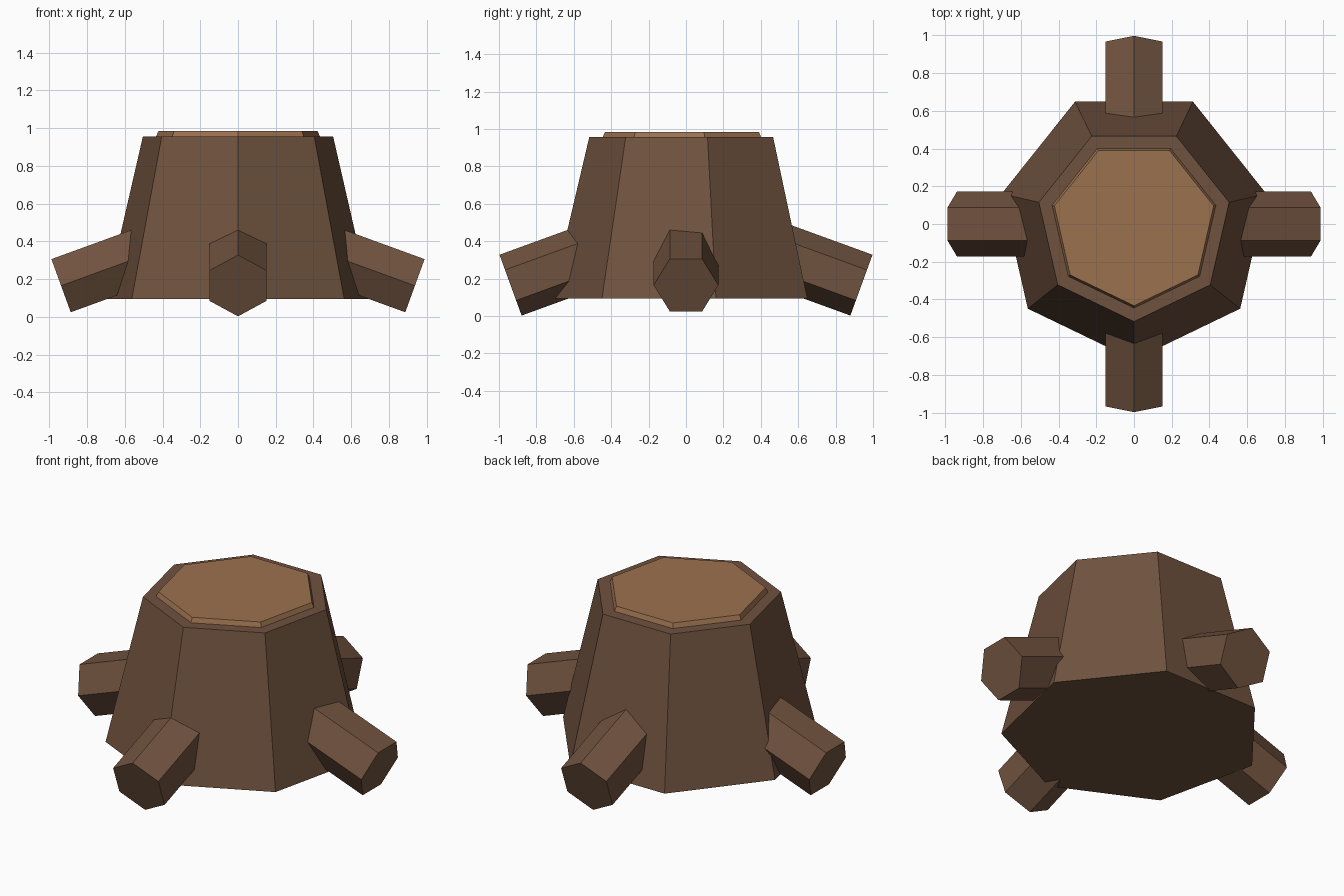
import bpy
import bmesh
from math import sin, cos, pi, radians
from mathutils import Matrix

if "Cube" in bpy.data.objects:
    bpy.data.objects.remove(bpy.data.objects["Cube"])


def material(name, color):
    m = bpy.data.materials.new(name)
    m.diffuse_color = color
    m.use_nodes = True
    m.node_tree.nodes["Principled BSDF"].inputs["Base Color"].default_value = m.diffuse_color
    return m


def frustum(name, sides, r0, r1, z0, z1, start, mat, matrix=Matrix()):
    """Flat-sided frustum along local z, first corner at angle start."""
    bm = bmesh.new()
    rings = []
    for r, z in ((r0, z0), (r1, z1)):
        angles = [start + 2 * pi * i / sides for i in range(sides)]
        rings.append([bm.verts.new((r * cos(a), r * sin(a), z)) for a in angles])
    low, high = rings
    for i in range(sides):
        j = (i + 1) % sides
        bm.faces.new((low[i], low[j], high[j], high[i]))
    bm.faces.new(low[::-1])
    bm.faces.new(high)
    mesh = bpy.data.meshes.new(name)
    bm.to_mesh(mesh)
    bm.free()
    mesh.materials.append(mat)
    obj = bpy.data.objects.new(name, mesh)
    obj.matrix_world = matrix
    bpy.context.collection.objects.link(obj)
    return obj


bark = material("bark", (0.162, 0.085, 0.049, 1))
wood = material("cut_wood", (0.33, 0.165, 0.078, 1))

# Seven-sided trunk with a corner facing the front
frustum("trunk", 7, 0.72, 0.517, 0.095, 0.957, -pi / 2, bark)

# Pale sawn face on top
frustum("cut_face", 7, 0.446, 0.433, 0.955, 0.985, -pi / 2, wood)

# Four hexagonal roots sloping down and outward by 20 degrees;
# the front and back ones have a ridge on top, the side ones a flat
for name, turn, start in (("right_root", 0, pi / 2), ("back_root", 90, 0),
                          ("left_root", 180, pi / 2), ("front_root", 270, 0)):
    place = (Matrix.Rotation(radians(turn), 4, 'Z')
             @ Matrix.Translation((0.938, 0, 0.165))
             @ Matrix.Rotation(radians(110), 4, 'Y'))
    frustum(name, 6, 0.173, 0.173, -0.6, 0, start, bark, place)
